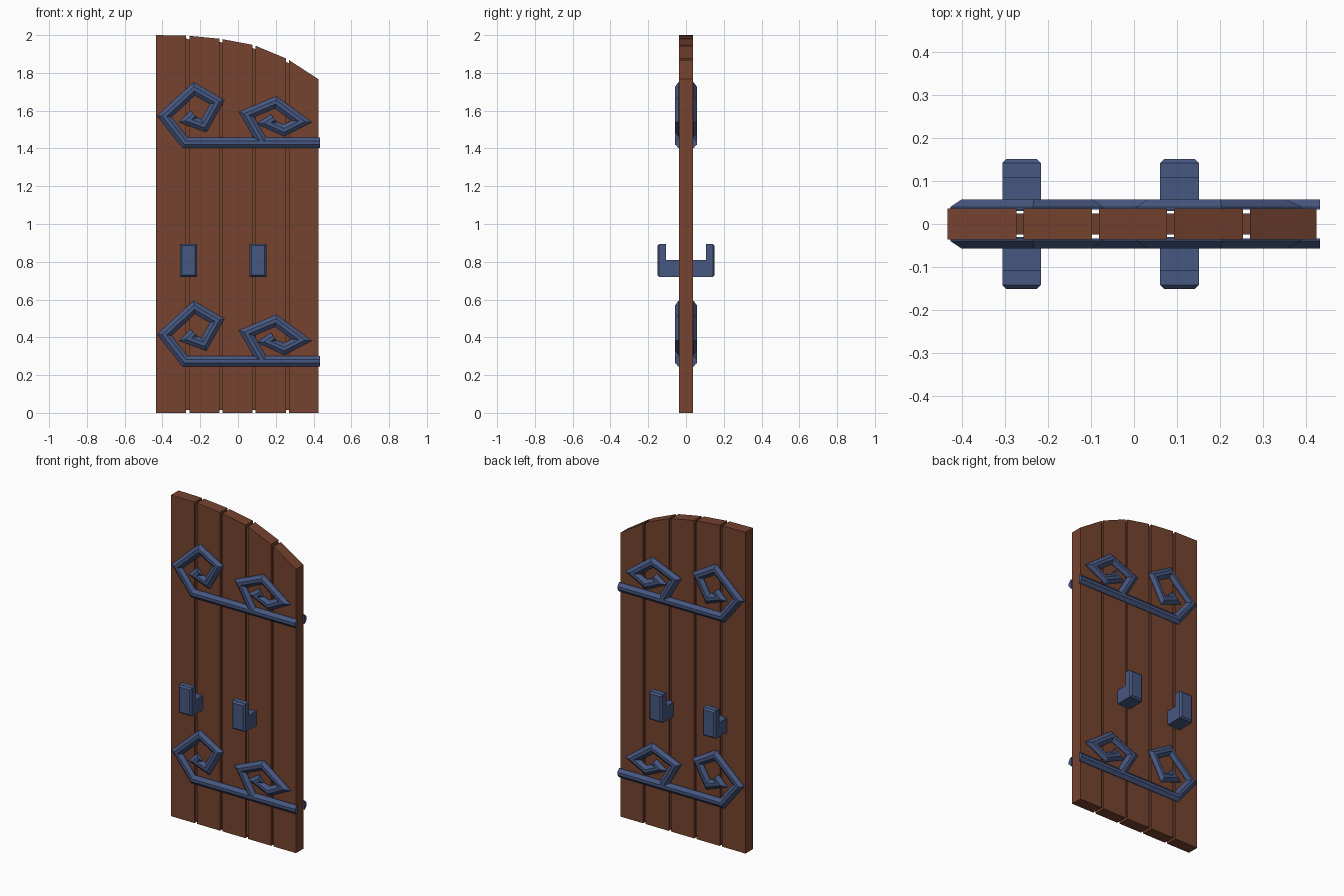
import bpy, bmesh
from mathutils import Vector

if "Cube" in bpy.data.objects:
    bpy.data.objects.remove(bpy.data.objects["Cube"])


def material(name, rgb):
    m = bpy.data.materials.new(name)
    m.diffuse_color = (*rgb, 1)
    m.use_nodes = True
    m.node_tree.nodes["Principled BSDF"].inputs["Base Color"].default_value = m.diffuse_color
    return m


WOOD = material("brown wood", (0.18, 0.056, 0.029))
IRON = material("blue iron", (0.062, 0.096, 0.22))


def finish(name, bm, mat, mirror_y=False):
    bmesh.ops.recalc_face_normals(bm, faces=bm.faces)
    me = bpy.data.meshes.new(name)
    bm.to_mesh(me)
    bm.free()
    me.materials.append(mat)
    ob = bpy.data.objects.new(name, me)
    bpy.context.collection.objects.link(ob)
    if mirror_y:
        mod = ob.modifiers.new("both_sides", 'MIRROR')
        mod.use_axis = (False, True, False)
        mod.use_mirror_merge = False
    return ob


def extrude_profile(points, axis, a, b):
    """Closed outline pushed from a to b along the x or y axis."""
    bm = bmesh.new()
    put = (lambda p, d: (d, p[0], p[1])) if axis == 'X' else (lambda p, d: (p[0], d, p[1]))
    rows = [[bm.verts.new(put(p, d)) for p in points] for d in (a, b)]
    n = len(points)
    for row in rows:
        bm.faces.new(row)
    for i in range(n):
        j = (i + 1) % n
        bm.faces.new((rows[0][i], rows[0][j], rows[1][j], rows[1][i]))
    return bm


def sweep(path, section):
    """Mitred sweep of a (side, y) section along a path in the xz plane."""
    pts = [Vector(p) for p in path]
    bm = bmesh.new()
    rings = []
    for i, p in enumerate(pts):
        d0 = (p - pts[i - 1]).normalized() if i > 0 else None
        d1 = (pts[i + 1] - p).normalized() if i < len(pts) - 1 else None
        d0, d1 = d0 or d1, d1 or d0
        n0, n1 = Vector((-d0.y, d0.x)), Vector((-d1.y, d1.x))
        m = (n0 + n1).normalized()
        m /= max(m.dot(n0), 0.5)
        rings.append([bm.verts.new((p.x + m.x * s, y, p.y + m.y * s)) for s, y in section])
    k = len(section)
    for r, q in zip(rings, rings[1:]):
        for i in range(k):
            j = (i + 1) % k
            bm.faces.new((r[i], r[j], q[j], q[i]))
    bm.faces.new(rings[0])
    bm.faces.new(rings[-1])
    return bm


# Planks under the curved top, with narrow grooves between them
seams = [(-0.435, 2.0), (-0.266, 1.997), (-0.09, 1.98), (0.085, 1.947),
         (0.262, 1.873), (0.425, 1.767)]
GAP = 0.008
for i, ((x0, z0), (x1, z1)) in enumerate(zip(seams, seams[1:])):
    slope = (z1 - z0) / (x1 - x0)
    a = x0 + (GAP if i > 0 else 0)
    b = x1 - (GAP if i < 4 else 0)
    outline = [(a, 0), (b, 0), (b, z0 + slope * (b - x0)), (a, z0 + slope * (a - x0))]
    finish(f"plank_{i + 1}", extrude_profile(outline, 'Y', -0.036, 0.036), WOOD)

# Thin strips closing the bottom of each groove
for i, (x, z) in enumerate(seams[1:-1]):
    w = GAP + 0.004
    outline = [(x - w, 0.015), (x + w, 0.015), (x + w, z - 0.022), (x - w, z - 0.014)]
    finish(f"groove_strip_{i + 1}", extrude_profile(outline, 'Y', -0.024, 0.024), WOOD)

# Scrolled iron straps, upper and lower, on both faces
section = [(-0.028, -0.034), (-0.028, -0.040), (-0.009, -0.057),
           (0.009, -0.057), (0.028, -0.040), (0.028, -0.034)]
long_scroll = [(0.433, 1.43), (-0.28, 1.43), (-0.39, 1.57), (-0.232, 1.716),
               (-0.11, 1.645), (-0.18, 1.520), (-0.262, 1.550), (-0.232, 1.580)]
short_scroll = [(0.135, 1.424), (0.045, 1.58), (0.20, 1.645), (0.338, 1.543),
                (0.243, 1.495), (0.155, 1.535), (0.19, 1.558)]
for level, drop in (("upper", 0), ("lower", 1.157)):
    for kind, path in (("strap", long_scroll), ("side_scroll", short_scroll)):
        moved = [(x, z - drop) for x, z in path]
        finish(f"{level}_{kind}", sweep(moved, section), IRON, True)

# L-shaped bar brackets with chamfered outer faces, on both faces
hook = [(-0.03, 0.72), (-0.152, 0.72), (-0.152, 0.895), (-0.107, 0.895),
        (-0.107, 0.81), (-0.03, 0.81)]
for side, x in (("left", -0.262), ("right", 0.106)):
    bm = extrude_profile(hook, 'X', x - 0.045, x + 0.045)
    edges = [e for e in bm.edges if all(v.co.y < -0.15 for v in e.verts)]
    bmesh.ops.bevel(bm, geom=edges, offset=0.01, segments=1, affect='EDGES')
    finish(f"{side}_bar_bracket", bm, IRON, True)
